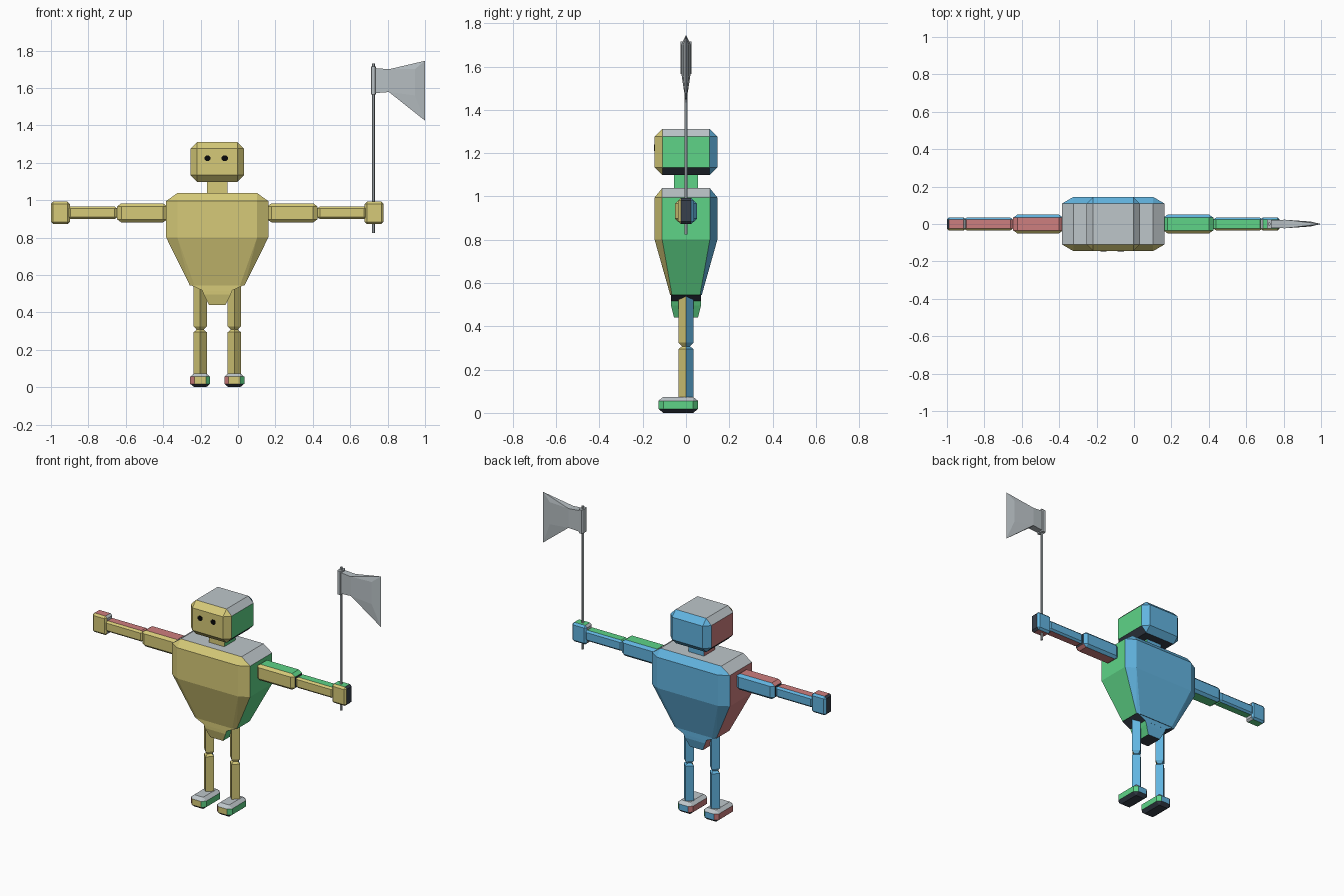
import bpy, bmesh, math
from mathutils import Matrix, Vector

if "Cube" in bpy.data.objects:
    bpy.data.objects.remove(bpy.data.objects["Cube"])

CX = -0.111          # body centre line


def mat(name, rgb):
    m = bpy.data.materials.new(name)
    lin = [((c / 255 + 0.055) / 1.055) ** 2.4 if c > 10 else c / 255 / 12.92 for c in rgb]
    m.diffuse_color = (*lin, 1)
    m.use_nodes = True
    m.node_tree.nodes["Principled BSDF"].inputs["Base Color"].default_value = m.diffuse_color
    return m


FRONT, BACK, LEFT, RIGHT, TOP, BOTTOM = range(6)
SIDES = [mat("front_yellow", (214, 202, 120)), mat("back_blue", (98, 180, 224)),
         mat("left_red", (206, 126, 126)), mat("right_green", (94, 212, 135)),
         mat("top_grey", (190, 198, 202)), mat("bottom_dark", (56, 64, 76))]
STEEL = [mat("steel_grey", (184, 192, 196))]
BLACK = [mat("eye_black", (8, 8, 8))]


def side_color(n):
    """Front and back win over top and bottom, which win over the sides."""
    if abs(n.y) > 0.3:
        return FRONT if n.y < 0 else BACK
    if abs(n.z) > 0.6:
        return TOP if n.z > 0 else BOTTOM
    return LEFT if n.x < 0 else RIGHT


def foot_color(n):
    """Soles and insteps win, then the sides, then toe and heel."""
    if abs(n.z) > 0.4:
        return TOP if n.z > 0 else BOTTOM
    if abs(n.x) > 0.4:
        return LEFT if n.x < 0 else RIGHT
    return FRONT if n.y < 0 else BACK


def solid(name, points, rule=side_color, mats=SIDES, xf=None):
    """Convex part through the given points, painted by face direction, then placed."""
    bm = bmesh.new()
    for p in points:
        bm.verts.new(p)
    bmesh.ops.remove_doubles(bm, verts=bm.verts[:], dist=0.0005)
    res = bmesh.ops.convex_hull(bm, input=bm.verts[:])
    junk = {v for v in res["geom_interior"] + res["geom_unused"]
            if isinstance(v, bmesh.types.BMVert)}
    bmesh.ops.delete(bm, geom=list(junk), context='VERTS')
    bmesh.ops.dissolve_limit(bm, angle_limit=0.01, verts=bm.verts[:], edges=bm.edges[:])
    bmesh.ops.recalc_face_normals(bm, faces=bm.faces[:])
    bm.normal_update()
    for f in bm.faces:
        f.material_index = rule(f.normal) if rule else 0
    if xf:
        bm.transform(xf)
    me = bpy.data.meshes.new(name)
    bm.to_mesh(me)
    bm.free()
    for m in mats:
        me.materials.append(m)
    ob = bpy.data.objects.new(name, me)
    bpy.context.collection.objects.link(ob)
    return ob


def rect(x, y, hx, hy, z):
    return [(x + sx * hx, y + sy * hy, z) for sx in (-1, 1) for sy in (-1, 1)]


def octa(x, y, hx, hy, cx, cy, z):
    return rect(x, y, hx, hy - cy, z) + rect(x, y, hx - cx, hy, z)


def diamond(x, r, z):
    return [(x + r, 0, z), (x - r, 0, z), (x, r, z), (x, -r, z)]


def block(x, y, hx, hy, z0, z1, c, cz=None):
    """Box with all edges chamfered."""
    cz = cz or c
    return (rect(x, y, hx - c, hy - c, z0) + octa(x, y, hx, hy, c, c, z0 + cz)
            + octa(x, y, hx, hy, c, c, z1 - cz) + rect(x, y, hx - c, hy - c, z1))


# head, neck and eyes
solid("head", block(CX, 0, 0.143, 0.145, 1.098, 1.312, 0.036))
solid("neck", rect(CX, 0, 0.054, 0.055, 1.02) + rect(CX, 0, 0.054, 0.055, 1.12))
for s, side in ((-1, "left"), (1, "right")):
    ring = [(-0.117 + s * 0.046 + 0.018 * math.cos(a), y, 1.224 + 0.016 * math.sin(a))
            for a in [(i + 0.5) * math.pi / 4 for i in range(8)] for y in (-0.148, -0.144)]
    solid("eye_" + side, ring, None, BLACK)

# torso tapering to the waist, then hips
solid("torso", rect(CX, 0, 0.213, 0.11, 1.038)
      + octa(CX, 0, 0.273, 0.145, 0.06, 0.035, 0.995)
      + octa(CX, 0, 0.273, 0.145, 0.06, 0.035, 0.80)
      + octa(CX, 0, 0.147, 0.073, 0.025, 0.008, 0.545))
solid("waist", rect(CX, 0, 0.145, 0.07, 0.547) + rect(CX, 0, 0.075, 0.07, 0.515))
solid("pelvis", rect(CX, 0, 0.085, 0.07, 0.53) + rect(CX, 0, 0.072, 0.069, 0.495)
      + rect(CX, 0, 0.045, 0.055, 0.44))

# limbs, one set per side
for s, side in ((-1, "left"), (1, "right")):
    lx = CX + s * 0.091
    solid("thigh_" + side, diamond(lx, 0.035, 0.57) + diamond(lx, 0.035, 0.325)
          + diamond(lx, 0.018, 0.306))
    solid("shin_" + side, diamond(lx, 0.018, 0.308) + diamond(lx, 0.035, 0.294)
          + diamond(lx, 0.035, 0.06))
    solid("foot_" + side, block(lx, -0.036, 0.0535, 0.091, 0.0, 0.074, 0.022, 0.018),
          foot_color)

    # arm modelled hanging from the shoulder, then swung straight out
    swing = (Matrix.Translation((CX + s * 0.27, 0, 0.932))
             @ Matrix.Rotation(-s * math.pi / 2, 4, 'Y'))
    solid("upper_arm_" + side, block(0, 0, 0.051, 0.05, -0.265, 0.002, 0.016, 0.022), xf=swing)
    solid("forearm_" + side, block(0, 0, 0.034, 0.034, -0.53, -0.264, 0.011, 0.015), xf=swing)
    solid("hand_" + side, block(0, 0, 0.06, 0.036, -0.619, -0.518, 0.012), xf=swing)

# axe held in one hand
AX = 0.724
solid("axe_shaft", [(AX + 0.008 * math.cos(i * math.pi / 3), 0.008 * math.sin(i * math.pi / 3), z)
                    for i in range(6) for z in (0.825, 1.73)], None, STEEL)
solid("axe_collar", octa(AX, 0, 0.014, 0.025, 0.005, 0.008, 1.565)
      + octa(AX, 0, 0.014, 0.025, 0.005, 0.008, 1.715), None, STEEL)
socket = [(0.807, y, z) for y in (-0.023, 0.023) for z in (1.578, 1.70)]
solid("axe_neck", [(0.73, y, z) for y in (-0.02, 0.02) for z in (1.572, 1.706)] + socket,
      None, STEEL)
solid("axe_blade", socket + [(0.945, y, z) for y in (-0.013, 0.013) for z in (1.56, 1.70)]
      + [(1.0, 0, 1.745), (1.0, 0, 1.425)], None, STEEL)
